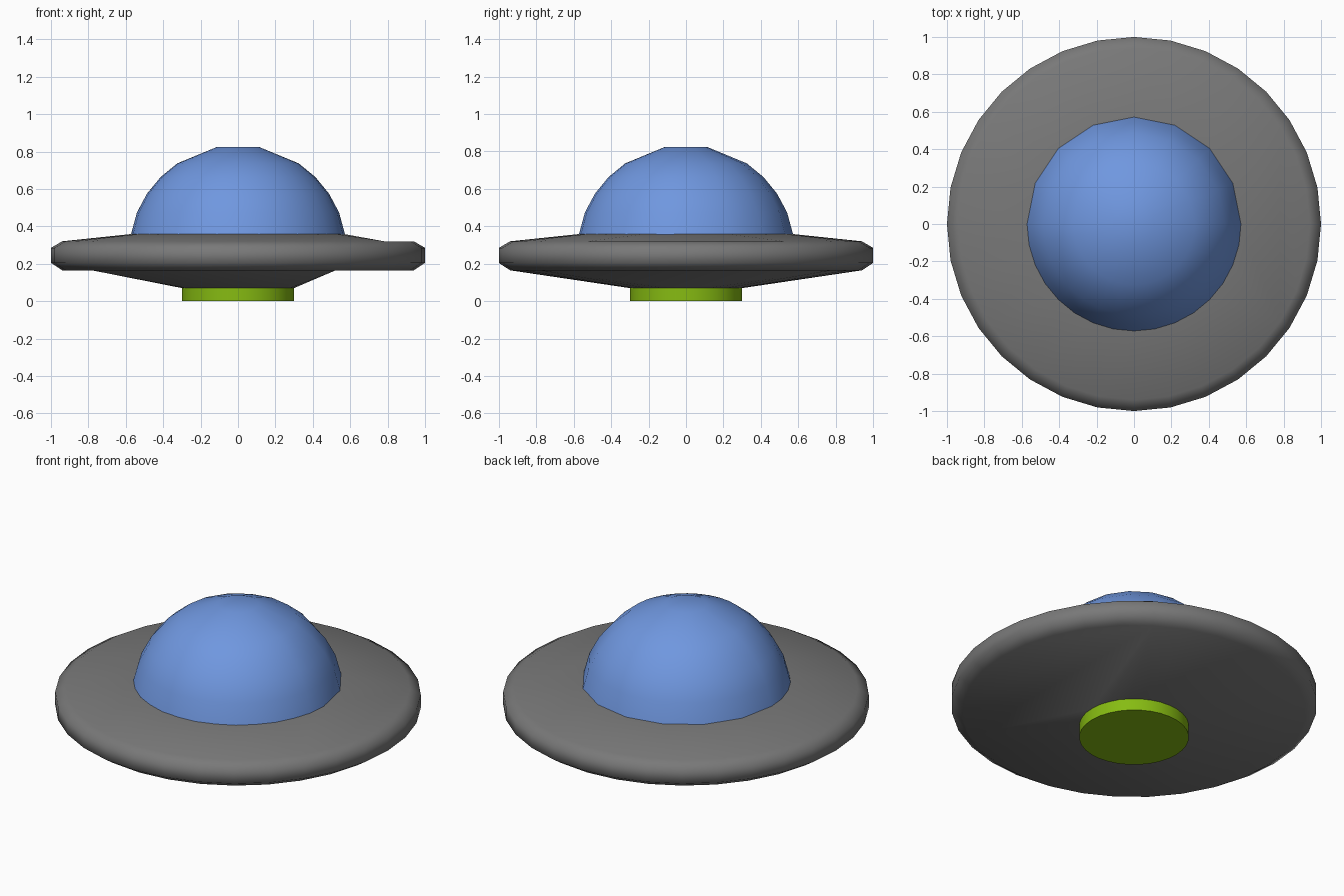
import bpy, bmesh, math

if "Cube" in bpy.data.objects:
    bpy.data.objects.remove(bpy.data.objects["Cube"])

STEP = math.radians(11.25)


def material(name, rgb):
    m = bpy.data.materials.new(name)
    m.diffuse_color = (*rgb, 1)
    m.use_nodes = True
    m.node_tree.nodes["Principled BSDF"].inputs["Base Color"].default_value = m.diffuse_color
    return m


def ring(bm, r, z, ks):
    """Ring of verts at multiples of 11.25 degrees; returns (k, vert) pairs."""
    return [(k, bm.verts.new((r * math.cos(k * STEP), r * math.sin(k * STEP), z))) for k in ks]


def zip_rings(bm, a, b):
    """Join two rings with triangles, advancing by angle midpoints."""
    i = j = 0
    na, nb = len(a), len(b)

    def ang(loop, n):
        return loop[n % len(loop)][0] + 32 * (n // len(loop))
    while i < na or j < nb:
        va, vb = a[i % na][1], b[j % nb][1]
        mid_a = ang(a, i) + ang(a, i + 1)
        mid_b = ang(b, j) + ang(b, j + 1)
        if j >= nb or (i < na and mid_a <= mid_b):
            bm.faces.new((va, a[(i + 1) % na][1], vb))
            i += 1
        else:
            bm.faces.new((va, b[(j + 1) % nb][1], vb))
            j += 1


def finish(bm, name, mat, angle):
    bmesh.ops.recalc_face_normals(bm, faces=bm.faces[:])
    me = bpy.data.meshes.new(name)
    bm.to_mesh(me)
    bm.free()
    me.materials.append(mat)
    for p in me.polygons:
        p.use_smooth = True
    me.set_sharp_from_angle(angle=math.radians(angle))
    ob = bpy.data.objects.new(name, me)
    bpy.context.collection.objects.link(ob)
    return ob


def quads(bm, a, b):
    n = len(a)
    for i in range(n):
        j = (i + 1) % n
        bm.faces.new((a[i][1], a[j][1], b[j][1], b[i][1]))


grey = material("hull grey", (0.19, 0.19, 0.19))
blue = material("dome blue", (0.16, 0.31, 0.74))
green = material("base green", (0.24, 0.50, 0.006))

# Saucer hull: rounded rim, sloped top and underside with a few flat chords
bm = bmesh.new()
full = range(32)
rim = [ring(bm, r, z, full) for r, z in
       ((0.94, 0.165), (1.0, 0.205), (1.0, 0.285), (0.94, 0.32))]
for a, b in zip(rim, rim[1:]):
    quads(bm, a, b)
low, top = rim[0], rim[-1]
bm.faces.new([low[k % 32][1] for k in range(27, 38)])
bm.faces.new([low[k][1] for k in range(13, 20)])
bm.faces.new([top[k % 32][1] for k in range(29, 36)])
inner_low = ring(bm, 0.3, 0.07, range(0, 32, 2))
zip_rings(bm, [low[k] for k in full if 5 <= k <= 13 or 19 <= k <= 27], inner_low)
inner_top = ring(bm, 0.56, 0.36, range(0, 32, 2))
zip_rings(bm, [top[k] for k in full if 3 <= k <= 29], inner_top)
finish(bm, "saucer_hull", grey, 60)

# Dome: sphere cap, coarser on the back half
bm = bmesh.new()
ks = list(range(0, 16, 2)) + list(range(16, 32))
prof = [(0.585 * math.cos(n * STEP), 0.25 + 0.585 * math.sin(n * STEP)) for n in (0.7, 2, 3, 4, 5, 7)]
dome = [ring(bm, r, z, ks) for r, z in prof]
for a, b in zip(dome, dome[1:]):
    quads(bm, a, b)
bm.faces.new([v for _, v in dome[-1]])
finish(bm, "dome", blue, 60)

# Round thruster base
bm = bmesh.new()
hi, lo = ring(bm, 0.3, 0.075, full), ring(bm, 0.3, 0.0, full)
quads(bm, hi, lo)
bm.faces.new([v for _, v in lo])
finish(bm, "thruster_base", green, 40)
